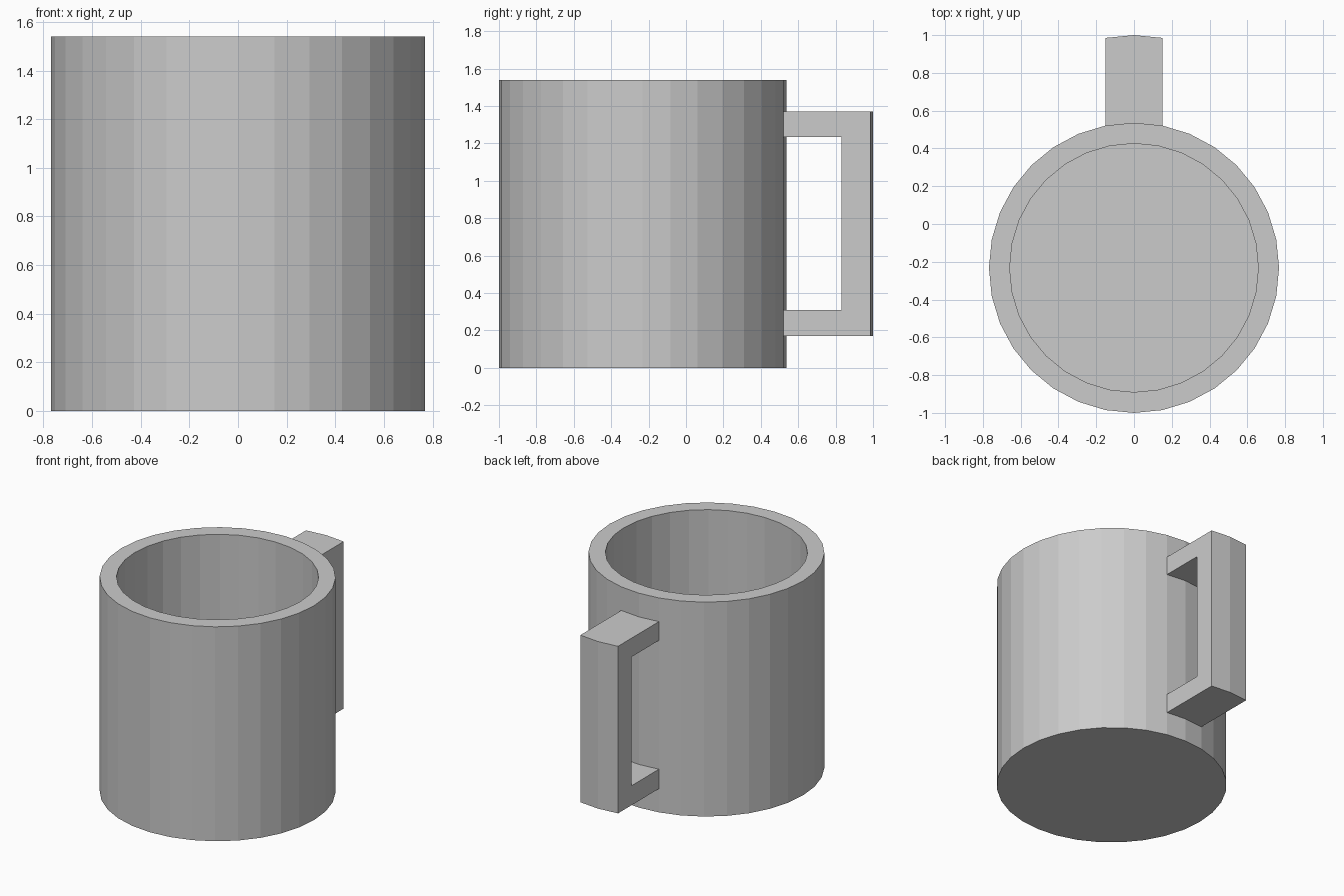
import bpy, bmesh
from math import sin, cos, tau

if "Cube" in bpy.data.objects:
    bpy.data.objects.remove(bpy.data.objects["Cube"])

SIDES = 32
CY = -0.232                 # cup axis position in y
R, R_IN = 0.768, 0.658
H, FLOOR = 1.54, 0.11
Z0, Z1, Z2, Z3 = 0.17, 0.31, 1.235, 1.37   # handle heights

bm = bmesh.new()


def ring(r, z):
    return [bm.verts.new((r * sin(tau * i / SIDES), CY + r * cos(tau * i / SIDES), z))
            for i in range(SIDES)]


# Cup: outer wall, rim, inner wall, floor; handle openings left in the wall
profile = [(R, 0), (R, Z0), (R, Z1), (R, Z2), (R, Z3), (R, H), (R_IN, H), (R_IN, FLOOR)]
rings = [ring(r, z) for r, z in profile]
for k, (a, b) in enumerate(zip(rings, rings[1:])):
    for i in range(SIDES):
        j = (i + 1) % SIDES
        if k in (1, 3) and i in (0, SIDES - 1):
            continue
        bm.faces.new((a[i], a[j], b[j], b[i]))
bm.faces.new(rings[0])
bm.faces.new(rings[-1])

# Handle: C-shaped side profile swept over the two wall facets it grows from
sections = []
for i in (-1, 0, 1):
    x, wall = R * sin(tau * i / SIDES), CY + R * cos(tau * i / SIDES)
    grip, outer = wall + 0.31, wall + 0.464
    c = [(wall, Z0), (outer, Z0), (outer, Z3), (wall, Z3),
         (wall, Z2), (grip, Z2), (grip, Z1), (wall, Z1)]
    sections.append([bm.verts.new((x, y, z)) for y, z in c])
for a, b in zip(sections, sections[1:]):
    for k in (0, 1, 2, 4, 5, 6):
        bm.faces.new((a[k], a[k + 1], b[k + 1], b[k]))
for s in (sections[0], sections[-1]):
    for quad in ((0, 1, 6, 7), (1, 2, 5, 6), (2, 3, 4, 5)):
        bm.faces.new([s[k] for k in quad])

# Weld handle to cup
bmesh.ops.remove_doubles(bm, verts=bm.verts[:], dist=1e-4)
bmesh.ops.recalc_face_normals(bm, faces=bm.faces[:])

mesh = bpy.data.meshes.new("mug")
bm.to_mesh(mesh)
bm.free()
bpy.context.collection.objects.link(bpy.data.objects.new("mug", mesh))
